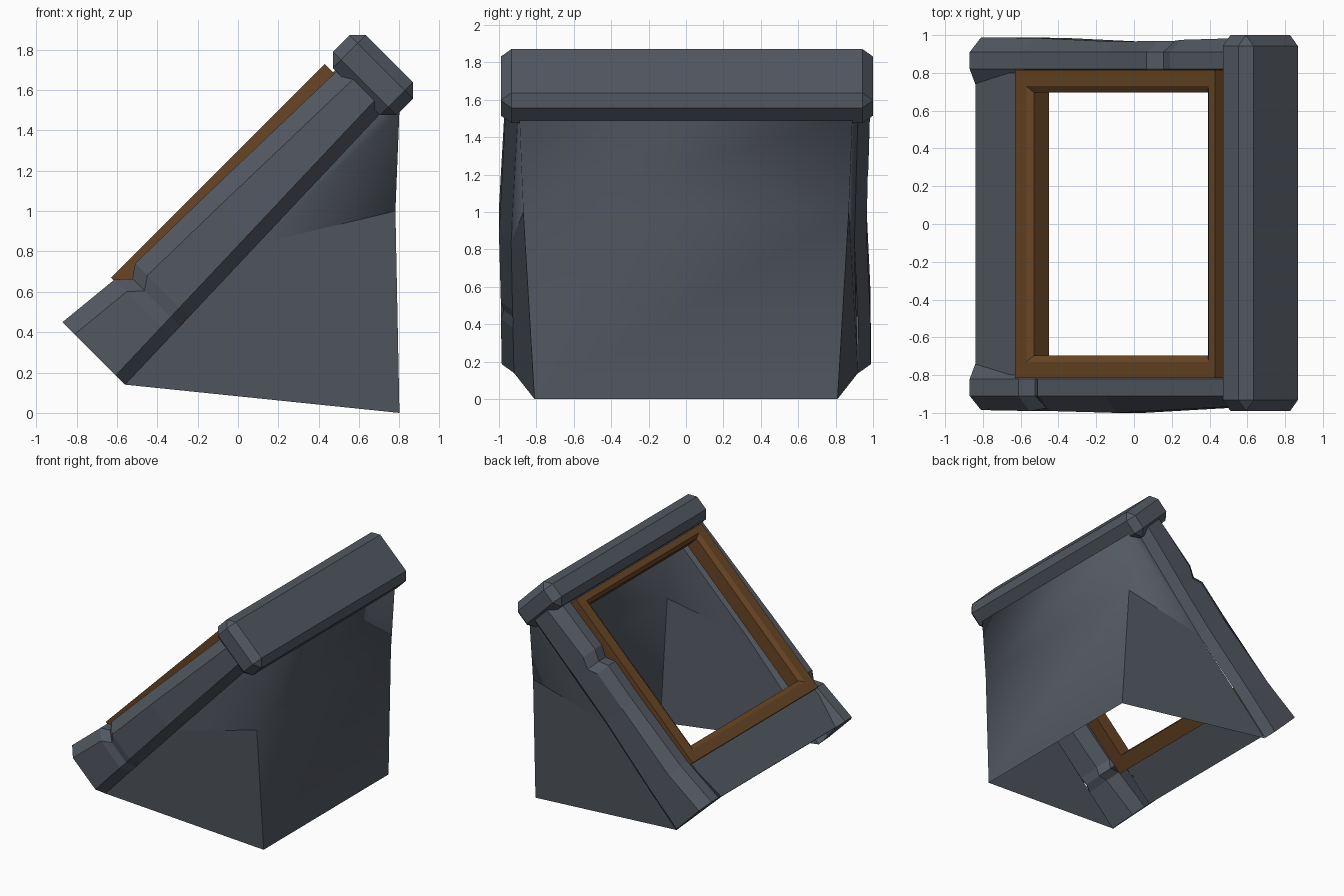
import bpy
import bmesh
from mathutils import Vector

cube = bpy.data.objects.get("Cube")
if cube:
    bpy.data.objects.remove(cube, do_unlink=True)


def material(name, rgb):
    mat = bpy.data.materials.new(name)
    mat.use_nodes = True
    mat.diffuse_color = (*rgb, 1)
    for node in mat.node_tree.nodes:
        if node.type == 'BSDF_PRINCIPLED':
            node.inputs["Base Color"].default_value = (*rgb, 1)
            node.inputs["Roughness"].default_value = 0.8
    return mat


SLATE = material("slate grey", (0.085, 0.098, 0.12))
WOOD = material("brown wood", (0.14, 0.06, 0.018))
R = 0.5 ** 0.5
CENTRE = Vector((0.2, 0, 0.7))


def slope(u, n, y):
    """u runs up the 45 degree slope, n is the height out of it."""
    return Vector(((u - n) * R, y, (u + n) * R))


def build(name, verts, faces, mat, bevel=0, smooth=False, sharp=()):
    bm = bmesh.new()
    vs = [bm.verts.new(v) for v in verts]
    for f in faces:
        bm.faces.new([vs[i] for i in f])
    bmesh.ops.recalc_face_normals(bm, faces=bm.faces)
    # open shells must face outwards
    if any(e.is_boundary for e in bm.edges):
        out = sum(f.calc_area() * f.normal.dot(f.calc_center_median() - CENTRE) for f in bm.faces)
        if out < 0:
            bmesh.ops.reverse_faces(bm, faces=bm.faces)
    for a, b in sharp:
        edge = bm.edges.get((vs[a], vs[b]))
        if edge:
            edge.smooth = False
    for f in bm.faces:
        f.smooth = smooth
    if bevel:
        bmesh.ops.bevel(bm, geom=bm.edges[:], offset=bevel, segments=1, affect='EDGES')
    mesh = bpy.data.meshes.new(name)
    bm.to_mesh(mesh)
    bm.free()
    mesh.materials.append(mat)
    obj = bpy.data.objects.new(name, mesh)
    bpy.context.collection.objects.link(obj)
    return obj


def strips(rows, count, loop_rows=False, loop_cols=False):
    """Quads joining consecutive rows of points."""
    faces = []
    for i in range(rows if loop_rows else rows - 1):
        k = (i + 1) % rows
        for j in range(count if loop_cols else count - 1):
            m = (j + 1) % count
            faces.append((i * count + j, i * count + m, k * count + m, k * count + j))
    return faces


def slope_box(name, u, n, y, bevel=0):
    verts = [slope(a, b, c) for a in u for b in n for c in y]
    faces = [(0, 1, 3, 2), (4, 6, 7, 5), (0, 4, 5, 1), (2, 3, 7, 6), (0, 2, 6, 4), (1, 5, 7, 3)]
    return build(name, verts, faces, SLATE, bevel)


def low_edge(u):
    return 0.495 + 0.03 * (u + 0.297)


# Side beams: rows are distance up the slope, top height, sideways wobble
def side_beam(name, side, rows):
    verts = []
    for u, top, wob in rows:
        low = low_edge(u)
        inner = 0.74 if u < 0 else 0.79
        profile = [(inner, top - 0.042), (0.82, top), (0.91, top), (0.985 + wob, top - 0.085),
                   (0.985 + wob, low + 0.065), (0.92 + wob, low)]
        verts += [slope(u, n, side * y) for y, n in profile]
    faces = strips(len(rows), 6) + [tuple(range(6))]
    build(name, verts, faces, SLATE)


side_beam("right_beam", -1, [(-0.297, 0.933, 0), (0.035, 0.9, 0.005), (0.1, 0.84, -0.01),
                             (0.163, 0.884, 0.005), (0.66, 0.875, 0.015), (1.6, 0.85, -0.022)])
side_beam("left_beam", 1, [(-0.297, 0.933, 0.003), (0.06, 0.89, 0), (0.66, 0.88, -0.02),
                           (0.98, 0.885, -0.015), (1.05, 0.83, -0.015), (1.14, 0.87, -0.01),
                           (1.6, 0.86, 0)])

# Walls: one open sheet, two sides and the tall back
verts, faces, sharp = [], [], []
for side, wob, end in ((-1, 0.015, -0.022), (1, -0.02, 0)):
    k = len(verts)
    for u, w in ((-0.297, 0), (0.66, wob), (1.6, end)):
        verts.append(slope(u, low_edge(u), side * (0.92 + w)))
    verts += [Vector((0.8, side * 0.81, 0)), Vector((0.78, side * 0.87, 1.0)),
              Vector((0.8, side * 0.89, 1.5))]
    faces += [(k, k + 1, k + 4, k + 3), (k + 1, k + 2, k + 5, k + 4)]
    sharp += [(k + 3, k + 4), (k + 1, k + 4)]
faces += [(3, 4, 10, 9), (4, 5, 11, 10)]
build("walls", verts, faces, SLATE, smooth=True, sharp=sharp)

# Sill plate below the window, a thin strip above it, and the ridge cap
slope_box("sill_plate", (-0.295, 0.1), (0.872, 0.892), (-0.8, 0.8))
slope_box("top_strip", (1.47, 1.57), (0.79, 0.84), (-0.85, 0.85))
slope_box("ridge_cap", (1.541, 1.771), (0.488, 0.933), (-0.99, 1.0), bevel=0.057)

# Wooden window frame: rectangular rings swept from outer base to inner base
rings = [(0.79, 0.028, 1.527, 0.815), (0.919, 0.028, 1.527, 0.815),
         (0.919, 0.113, 1.477, 0.73), (0.897, 0.148, 1.45, 0.695),
         (0.784, 0.148, 1.45, 0.695)]
verts = []
for n, lo, hi, w in rings:
    verts += [slope(lo, n, -w), slope(hi, n, -w), slope(hi, n, w), slope(lo, n, w)]
build("window_frame", verts, strips(len(rings), 4, True, True), WOOD)
